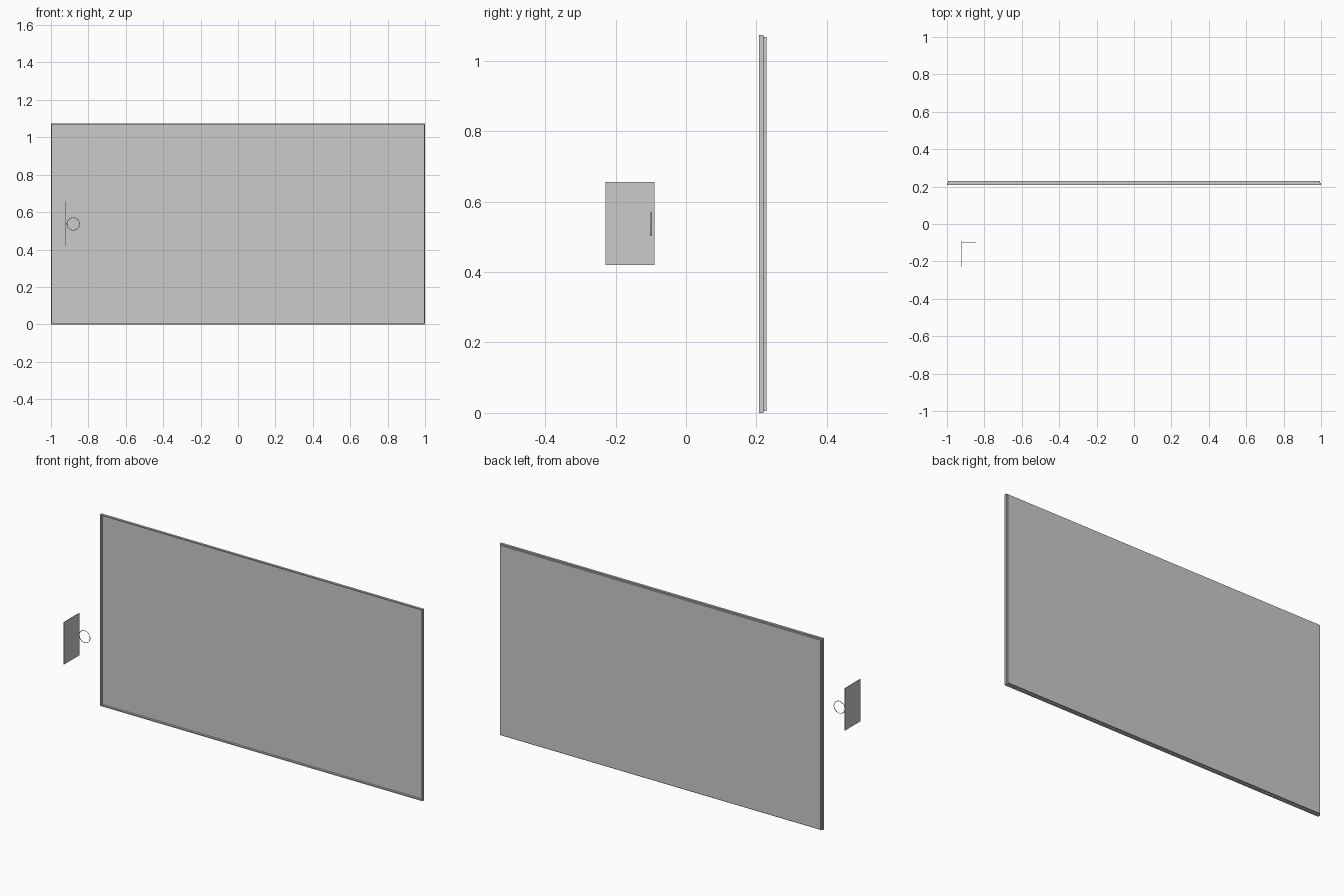
import bpy, bmesh, math
from mathutils import Vector

if "Cube" in bpy.data.objects:
    bpy.data.objects.remove(bpy.data.objects["Cube"])


def box(bm, lo, hi):
    verts = bmesh.ops.create_cube(bm, size=1)["verts"]
    for v in verts:
        v.co = Vector([lo[i] + (v.co[i] + 0.5) * (hi[i] - lo[i]) for i in range(3)])


def make(name, boxes):
    bm = bmesh.new()
    for lo, hi in boxes:
        box(bm, lo, hi)
    mesh = bpy.data.meshes.new(name)
    bm.to_mesh(mesh)
    bm.free()
    ob = bpy.data.objects.new(name, mesh)
    bpy.context.collection.objects.link(ob)
    return ob


H = 1.074        # board height
RIM = 0.006      # frame width
Y0, Y1, Y2 = 0.2075, 0.2200, 0.2290

# Thin raised frame around the front of the board
frame = make("frame", [
    ((-1, Y0, 0), (1, Y1, RIM)),
    ((-1, Y0, H - RIM), (1, Y1, H)),
    ((-1, Y0, RIM), (-1 + RIM, Y1, H - RIM)),
    ((1 - RIM, Y0, RIM), (1, Y1, H - RIM)),
])

# Recessed board, stepped in behind the frame
board = make("board", [((-1 + RIM, Y1 - 0.001, RIM), (1 - RIM, Y2, H - RIM))])

# Small hanging card standing edge-on to the front
card = make("card", [((-0.9225, -0.229, 0.420), (-0.9185, -0.090, 0.656))])

# Wire ring joined to the card
bpy.ops.mesh.primitive_torus_add(
    major_segments=48, minor_segments=8, major_radius=0.0335, minor_radius=0.0015,
    location=(-0.881, -0.1, 0.537), rotation=(math.pi / 2, 0, 0))
ring = bpy.context.object
ring.name = "ring"
bpy.ops.object.shade_smooth()

# Short stub from the card to the ring
stub = make("ring_stub", [((-0.9185, -0.1012, 0.5358), (-0.914, -0.0988, 0.5382))])
